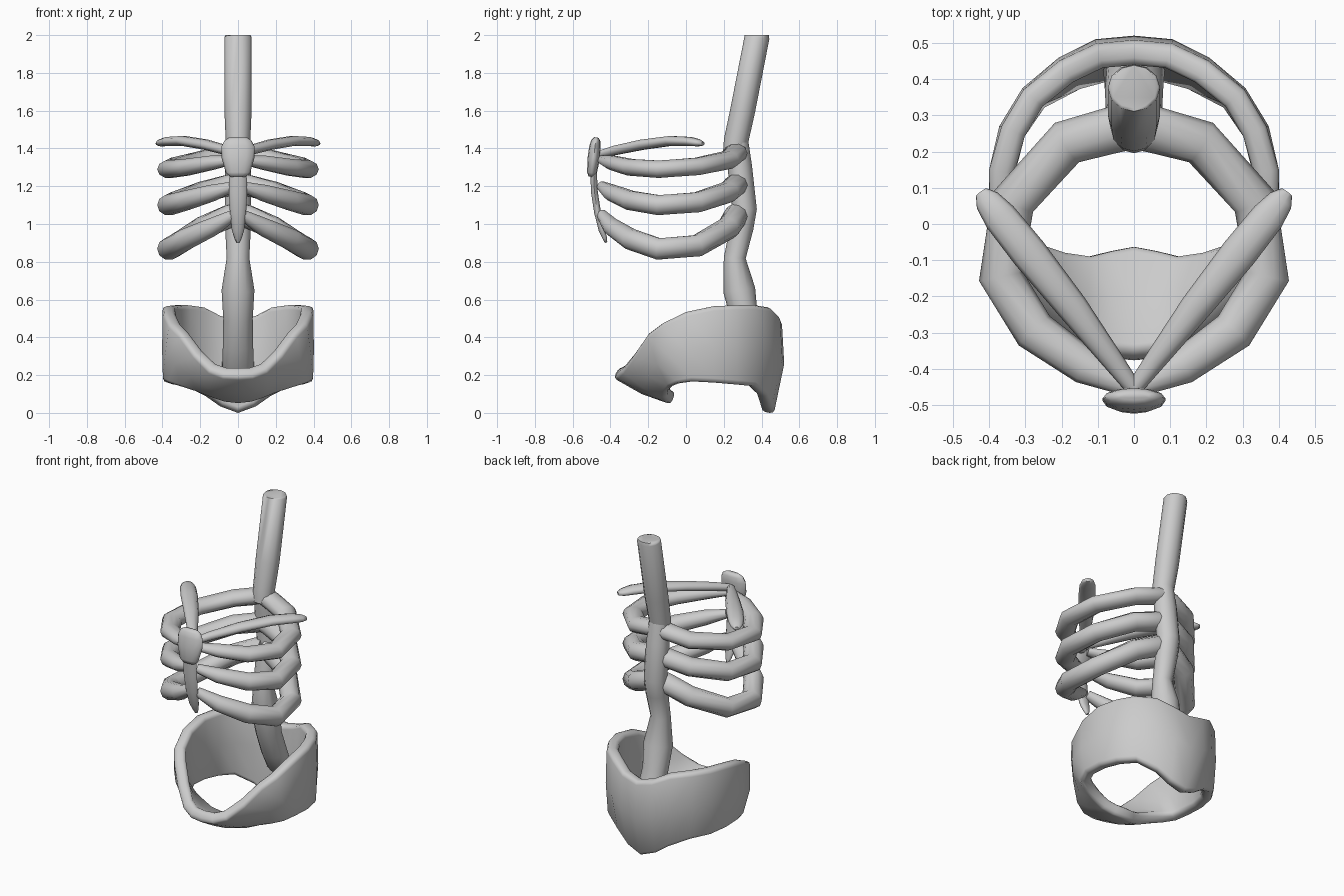
import bpy, math
from mathutils import Vector


def make_object(name, verts, faces, mirror=False):
    mesh = bpy.data.meshes.new(name)
    mesh.from_pydata(verts, [], faces)
    mesh.polygons.foreach_set("use_smooth", [True] * len(mesh.polygons))
    mesh.update()
    obj = bpy.data.objects.new(name, mesh)
    bpy.context.collection.objects.link(obj)
    if mirror:
        m = obj.modifiers.new("mirror", 'MIRROR')
        m.use_clip = True
    return obj


def tube(name, rows, ref, sides=10, mirror=False, zmax=9):
    """Loft ellipses along a path; row = x, y, z, radius across, radius along ref."""
    pts = [Vector(r[:3]) for r in rows]
    ref = Vector(ref)
    verts, faces = [], []
    for i, p in enumerate(pts):
        t = Vector()
        if i > 0:
            t += (p - pts[i - 1]).normalized()
        if i < len(pts) - 1:
            t += (pts[i + 1] - p).normalized()
        t.normalize()
        b = (ref - t * ref.dot(t)).normalized()
        a = b.cross(t)
        for k in range(sides):
            w = 2 * math.pi * k / sides
            v = p + a * math.cos(w) * rows[i][3] + b * math.sin(w) * rows[i][4]
            v.z = min(v.z, zmax)
            verts.append(v)
    for i in range(len(pts) - 1):
        for k in range(sides):
            j = (k + 1) % sides
            faces.append((i * sides + k, i * sides + j,
                          (i + 1) * sides + j, (i + 1) * sides + k))
    faces.append(tuple(reversed(range(sides))))
    faces.append(tuple(range((len(pts) - 1) * sides, len(pts) * sides)))
    obj = make_object(name, verts, faces, mirror)
    bpy.ops.object.select_all(action='DESELECT')
    obj.select_set(True)
    bpy.context.view_layer.objects.active = obj
    bpy.ops.object.shade_smooth_by_angle(angle=math.radians(70))
    return obj


Y, Z = (0, 1, 0), (0, 0, 1)

# Neck and spine
tube("neck", [(0, .255, 1.36, .06, .06), (0, .265, 1.44, .065, .065),
              (0, .30, 1.60, .072, .066), (0, .376, 1.99, .072, .066),
              (0, .379, 2.01, .066, .06)], Y, 12, zmax=2)
tube("spine", [(0, .27, 1.435, .06, .06), (0, .285, 1.30, .07, .065),
               (0, .31, 1.08, .07, .065), (0, .295, .98, .068, .062),
               (0, .258, .82, .06, .058), (0, .282, .65, .087, .085),
               (0, .31, .50, .078, .072), (0, .365, .36, .08, .07),
               (0, .425, .23, .085, .05), (0, .435, .19, .06, .03)], Y, 12)

# Rib pairs share one plan path, each with its own heights
plan = [(0, .265), (.05, .262), (.185, .225), (.335, .06), (.367, -.145),
        (.275, -.295), (.135, -.393), (.02, -.445)]
ribs = {"upper": (.046, (1.385, 1.375, 1.34, 1.305, 1.29, 1.30, 1.325, 1.34)),
        "middle": (.053, (1.215, 1.205, 1.17, 1.115, 1.10, 1.125, 1.165, 1.20)),
        "lower": (.057, (1.055, 1.04, .98, .885, .868, .92, .985, 1.05))}
for label, (r, heights) in ribs.items():
    rows = []
    for i, ((x, y), z) in enumerate(zip(plan, heights)):
        s = (1, 1.1, 1.08, 1.05, 1.05, 1.0, .85, .5)[i]
        rows.append((x, y, z, .059 * s, r * s))
    tube(label + "_ribs", rows, Z, 10, True)

# Collarbones
tube("collarbones", [(.0, -.455, 1.37, .022, .02), (.06, -.375, 1.39, .03, .026),
                     (.17, -.23, 1.42, .043, .028), (.29, -.08, 1.44, .05, .027),
                     (.37, .02, 1.437, .047, .025), (.405, .065, 1.43, .036, .02),
                     (.422, .088, 1.425, .018, .011)], Z, 10, True)

# Breastbone plate and blade
tube("breastbone_plate", [(0, -.502, 1.25, .04, .014), (0, -.498, 1.27, .064, .026),
                          (0, -.488, 1.35, .087, .033), (0, -.482, 1.41, .087, .03),
                          (0, -.477, 1.442, .072, .024), (0, -.474, 1.458, .048, .012)], Y, 12)
tube("breastbone_blade", [(0, -.49, 1.30, .045, .018), (0, -.485, 1.17, .048, .019),
                          (0, -.468, 1.06, .043, .019), (0, -.446, .97, .033, .018),
                          (0, -.43, .925, .02, .013), (0, -.423, .902, .009, .007)], Y, 10)

# Pelvis band, half from front to back: upper rim, middle, lower rim
top = [(0, -.385, .185), (.08, -.378, .19), (.155, -.345, .222), (.235, -.28, .31),
       (.31, -.205, .42), (.365, -.13, .475), (.398, 0, .535), (.40, .15, .565),
       (.365, .27, .57), (.305, .37, .572), (.205, .45, .56), (.105, .497, .515),
       (0, .507, .49)]
mid = [(0, -.235, .10), (.08, -.232, .107), (.16, -.225, .13), (.25, -.20, .19),
       (.335, -.155, .26), (.385, -.10, .31), (.402, 0, .34), (.40, .15, .35),
       (.372, .27, .35), (.308, .375, .35), (.207, .46, .33), (.107, .51, .29),
       (0, .52, .26)]
low = [(0, -.08, .045), (.07, -.092, .052), (.14, -.108, .075), (.22, -.105, .105),
       (.30, -.09, .13), (.365, -.05, .15), (.397, .03, .165), (.397, .15, .16),
       (.365, .27, .15), (.295, .37, .14), (.18, .43, .085), (.10, .452, .03),
       (0, .465, -.005)]
n = len(top)
faces = []
for row in range(2):
    for i in range(n - 1):
        a = row * n + i
        faces.append((a, a + n, a + n + 1, a + 1))
pelvis = make_object("pelvis", top + mid + low, faces, True)
wall = pelvis.modifiers.new("wall", 'SOLIDIFY')
wall.thickness = .07
wall.offset = -1
rim = pelvis.modifiers.new("rim", 'BEVEL')
rim.width = .022
rim.segments = 2
rim.limit_method = 'ANGLE'
rim.angle_limit = math.radians(50)
